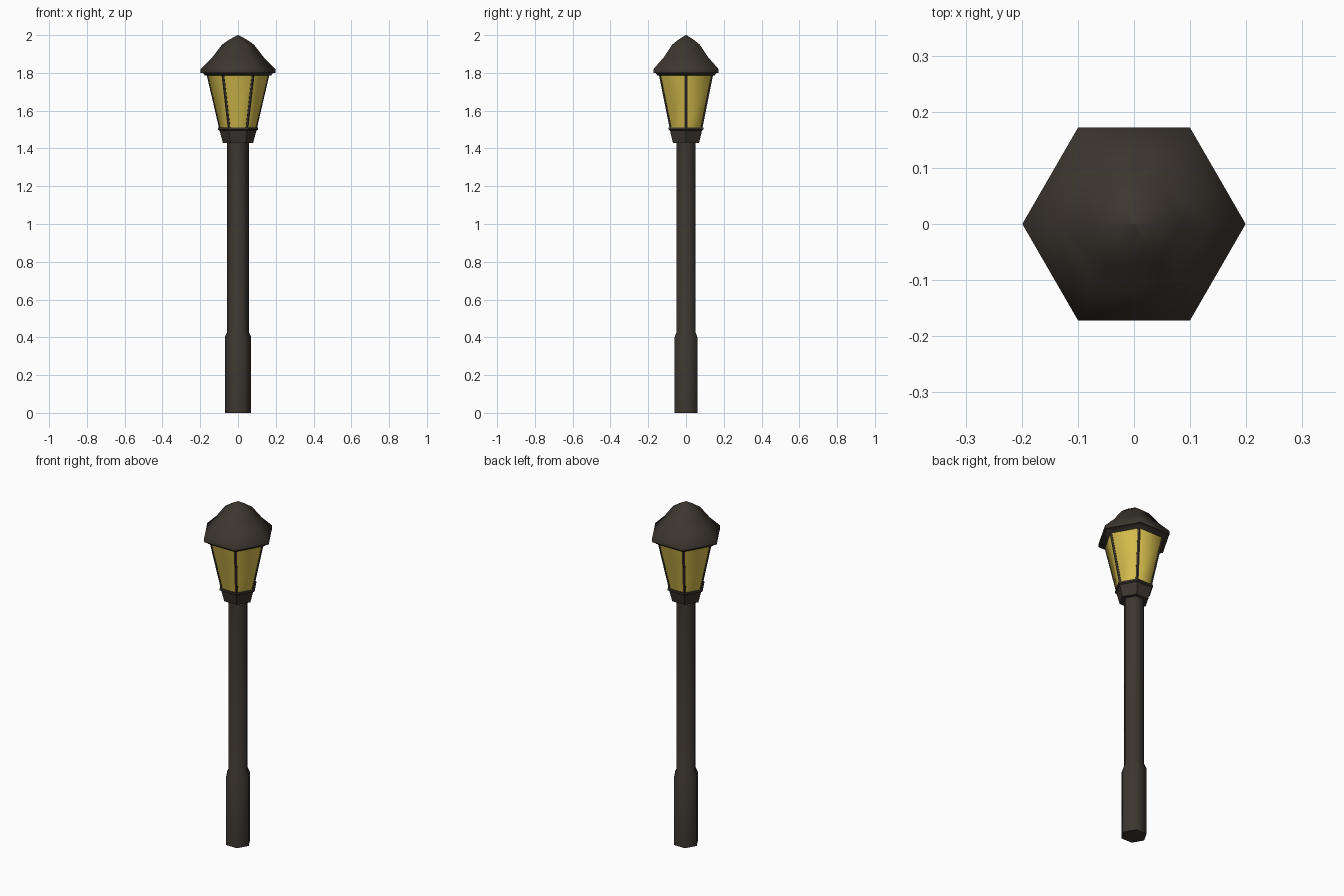
import bpy, math
from mathutils import Vector

if "Cube" in bpy.data.objects:
    bpy.data.objects.remove(bpy.data.objects["Cube"])


def material(name, rgb):
    m = bpy.data.materials.new(name)
    m.diffuse_color = (*rgb, 1)
    m.use_nodes = True
    m.node_tree.nodes["Principled BSDF"].inputs["Base Color"].default_value = m.diffuse_color
    return m


metal = material("dark_bronze", (0.046, 0.037, 0.029))
glass = material("amber_glass", (0.68, 0.52, 0.075))


def hex_point(r, z, i):
    a = math.radians(60 * i)
    return Vector((r * math.cos(a), r * math.sin(a), z))


def finish(name, verts, faces, mat, angle):
    mesh = bpy.data.meshes.new(name)
    mesh.from_pydata(verts, [], faces)
    mesh.materials.append(mat)
    ob = bpy.data.objects.new(name, mesh)
    bpy.context.collection.objects.link(ob)
    bpy.ops.object.select_all(action='DESELECT')
    ob.select_set(True)
    bpy.context.view_layer.objects.active = ob
    if angle:
        bpy.ops.object.shade_smooth_by_angle(angle=math.radians(angle))
    return ob


def hex_lathe(name, profile, mat, angle):
    """Six-sided turned part; profile is (corner radius, z) from bottom to top."""
    verts = [hex_point(r, z, i) for r, z in profile for i in range(6)]
    faces = [(6 * k + i, 6 * k + (i + 1) % 6, 6 * k + 6 + (i + 1) % 6, 6 * k + 6 + i)
             for k in range(len(profile) - 1) for i in range(6)]
    n = 6 * (len(profile) - 1)
    faces += [tuple(range(5, -1, -1)), tuple(range(n, n + 6))]
    return finish(name, verts, faces, mat, angle)


# Post with thicker foot
hex_lathe("post", [(0.07, 0), (0.07, 0.40), (0.057, 0.43), (0.057, 1.44)], metal, 65)

# Cup that holds the lantern
hex_lathe("lantern_cup", [(0.08, 1.43), (0.098, 1.495), (0.107, 1.50), (0.107, 1.51)], metal, 30)

# Tapered glass
hex_lathe("lantern_glass", [(0.098, 1.505), (0.165, 1.795)], glass, 65)

# Roof with eave and rounded cap
hex_lathe("roof", [(0.175, 1.785), (0.185, 1.80), (0.199, 1.80), (0.199, 1.82),
                   (0.138, 1.88), (0.084, 1.95), (0.045, 1.977), (0.002, 2.0)], metal, 65)

# Thin frame bars along the glass corners
verts, faces = [], []
for i in range(6):
    b = len(verts)
    for r, z in ((0.098, 1.505), (0.165, 1.795)):
        corner = hex_point(r, z, i)
        out = hex_point(1, 0, i)
        for side in (i - 1, i + 1):
            along = (hex_point(r, z, side) - corner).normalized()
            verts += [corner + along * 0.009, corner + along * 0.009 + out * 0.002]
        verts.append(corner + out * 0.002)
    # each end: right inner, right outer, left inner, left outer, tip
    ring = (0, 1, 4, 3, 2)
    for k in range(5):
        p, q = ring[k], ring[(k + 1) % 5]
        faces.append((b + p, b + q, b + q + 5, b + p + 5))
    faces += [tuple(b + k for k in reversed(ring)), tuple(b + 5 + k for k in ring)]
finish("lantern_frame", verts, faces, metal, 0)
